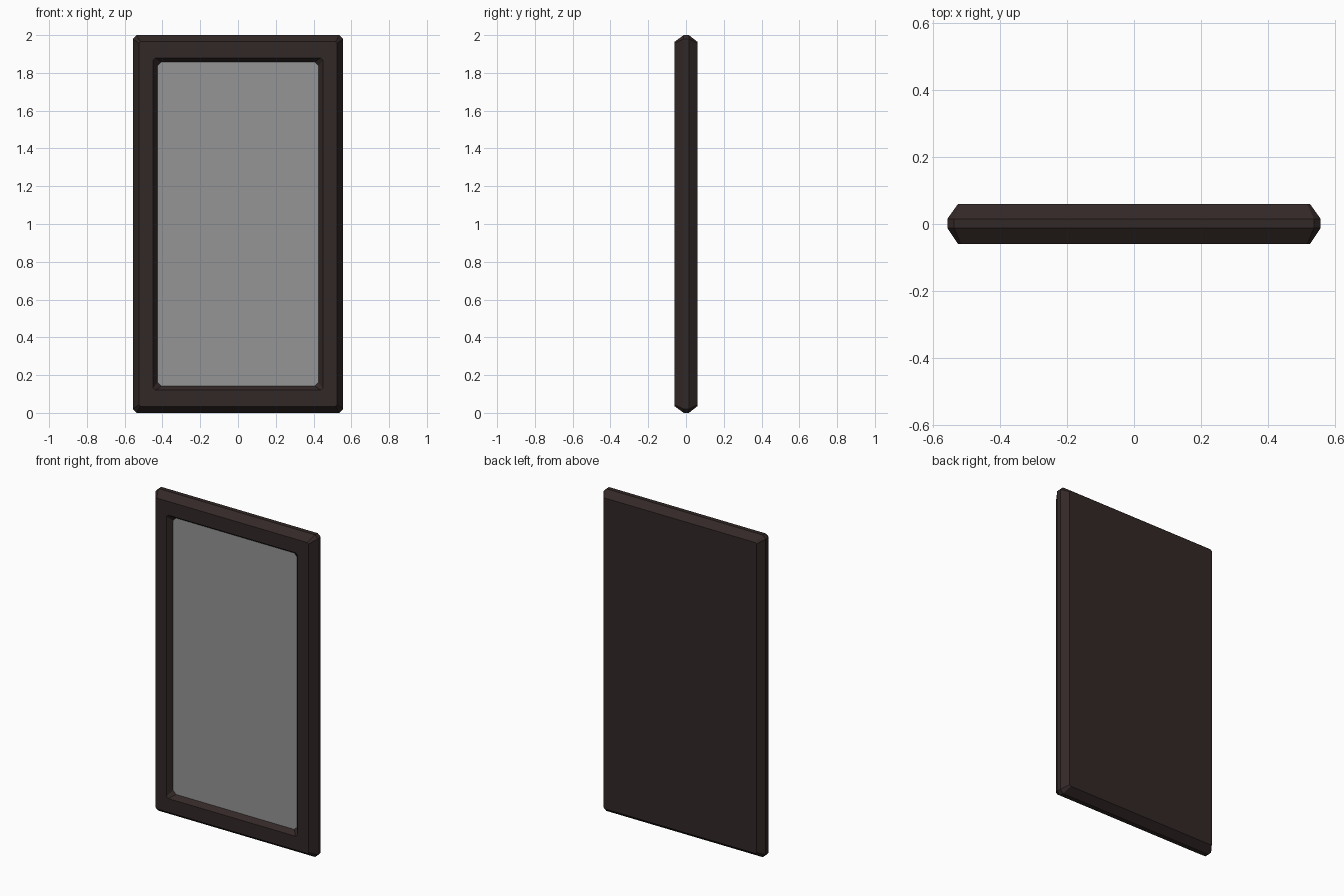
import bpy, bmesh

if "Cube" in bpy.data.objects:
    bpy.data.objects.remove(bpy.data.objects["Cube"])


def material(name, rgb):
    m = bpy.data.materials.new(name)
    m.diffuse_color = (*rgb, 1.0)
    m.use_nodes = True
    m.node_tree.nodes["Principled BSDF"].inputs["Base Color"].default_value = m.diffuse_color
    return m


def ring(bm, half_w, inset, cut, y):
    """Rectangle with clipped corners, inset from the 0..2 height."""
    w, lo, hi = half_w, inset, 2.0 - inset
    pts = [(-w + cut, lo), (w - cut, lo), (w, lo + cut), (w, hi - cut),
           (w - cut, hi), (-w + cut, hi), (-w, hi - cut), (-w, lo + cut)]
    return [bm.verts.new((x, y, z)) for x, z in pts]


def make(name, rings, mat, cap_first, cap_last):
    bm = bmesh.new()
    loops = [ring(bm, *r) for r in rings]
    for a, b in zip(loops, loops[1:]):
        for i in range(8):
            j = (i + 1) % 8
            bm.faces.new((a[j], a[i], b[i], b[j]))
    if cap_first:
        bm.faces.new(loops[0][::-1])
    if cap_last:
        bm.faces.new(loops[-1])
    mesh = bpy.data.meshes.new(name)
    bm.to_mesh(mesh)
    bm.free()
    mesh.materials.append(mat)
    obj = bpy.data.objects.new(name, mesh)
    bpy.context.collection.objects.link(obj)
    return obj


dark_wood = material("dark wood", (0.032, 0.021, 0.020))
grey_glass = material("grey glass", (0.30, 0.30, 0.30))

# Frame: flat back, bevelled rim, front face and sloped inner lip
GLASS_Y = -0.028
frame_rings = [
    (0.525, 0.035, 0.008, 0.06),
    (0.557, 0.0, 0.02, 0.015),
    (0.557, 0.0, 0.02, -0.012),
    (0.525, 0.035, 0.008, -0.06),
    (0.45, 0.12, 0.012, -0.06),
    (0.426, 0.142, 0.02, GLASS_Y),
]
make("frame", frame_rings, dark_wood, True, False)

# Mirror pane closing the recess
make("mirror_pane", [(0.426, 0.142, 0.02, GLASS_Y)], grey_glass, False, True)
